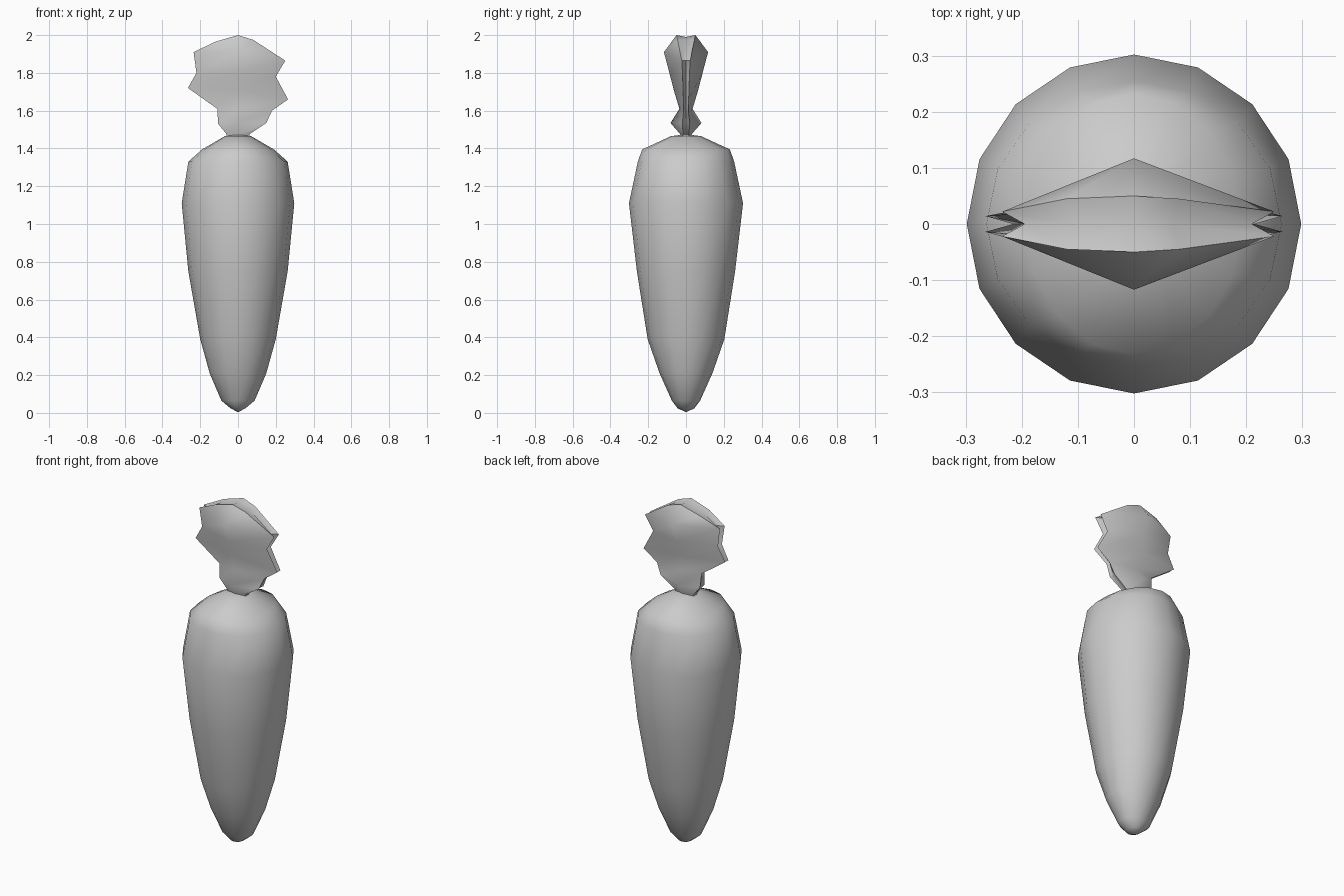
import bpy, bmesh, math

if "Cube" in bpy.data.objects:
    bpy.data.objects.remove(bpy.data.objects["Cube"])


def loft(name, rings, tip_low, tip_high, angle):
    """Skin a stack of equal-sized point rings and close both ends with a fan."""
    bm = bmesh.new()
    loops = [[bm.verts.new(p) for p in ring] for ring in rings]
    n = len(loops[0])
    for a, b in zip(loops, loops[1:]):
        for i in range(n):
            j = (i + 1) % n
            bm.faces.new((a[i], a[j], b[j], b[i]))
    for loop, tip in ((loops[0], tip_low), (loops[-1], tip_high)):
        v = bm.verts.new(tip)
        for i in range(n):
            bm.faces.new((loop[i], loop[(i + 1) % n], v))
    bmesh.ops.recalc_face_normals(bm, faces=bm.faces)
    mesh = bpy.data.meshes.new(name)
    bm.to_mesh(mesh)
    bm.free()
    obj = bpy.data.objects.new(name, mesh)
    bpy.context.collection.objects.link(obj)
    bpy.ops.object.select_all(action='DESELECT')
    obj.select_set(True)
    bpy.context.view_layer.objects.active = obj
    bpy.ops.object.shade_smooth_by_angle(angle=math.radians(angle))
    return obj


# Root: tapered body, rings given as (z, x radius, y radius)
SIDES = 16
profile = [(0.025, 0.04, 0.045), (0.065, 0.088, 0.075), (0.21, 0.15, 0.14),
           (0.39, 0.2, 0.203), (0.75, 0.263, 0.26), (1.11, 0.298, 0.302),
           (1.33, 0.263, 0.255), (1.395, 0.19, 0.232), (1.465, 0.07, 0.08)]
root_rings = [[(rx * math.cos(2 * math.pi * i / SIDES),
                ry * math.sin(2 * math.pi * i / SIDES), z) for i in range(SIDES)]
              for z, rx, ry in profile]
loft("carrot_root", root_rings, (0, 0, 0.003), (0, 0, 1.475), 80)

# Leaf tuft: (left x, left z, right x, right z, middle y, middle z, edge y, groove depth)
tuft = [(-0.06, 1.45, 0.06, 1.45, 0.035, 1.45, 0.015, 0.0),
        (-0.06, 1.475, 0.06, 1.475, 0.03, 1.475, 0.015, 0.0),
        (-0.105, 1.53, 0.15, 1.535, 0.082, 1.535, 0.02, 0.01),
        (-0.11, 1.61, 0.18, 1.60, 0.035, 1.61, 0.012, 0.02),
        (-0.265, 1.72, 0.265, 1.66, 0.065, 1.71, 0.014, 0.05),
        (-0.22, 1.80, 0.20, 1.78, 0.088, 1.80, 0.018, 0.03),
        (-0.235, 1.91, 0.25, 1.865, 0.117, 1.91, 0.022, 0.04),
        (-0.12, 1.965, 0.08, 1.975, 0.05, 2.0, 0.045, 0.01)]
tuft_rings = [[(xl, -e, zl), (0, -m, zm), (xr, -e, zr), (xr - g, 0, zr),
               (xr, e, zr), (0, m, zm), (xl, e, zl), (xl + g, 0, zl)]
              for xl, zl, xr, zr, m, zm, e, g in tuft]
loft("leaf_tuft", tuft_rings, (0, 0, 1.45), (0, 0, 1.99), 55)
